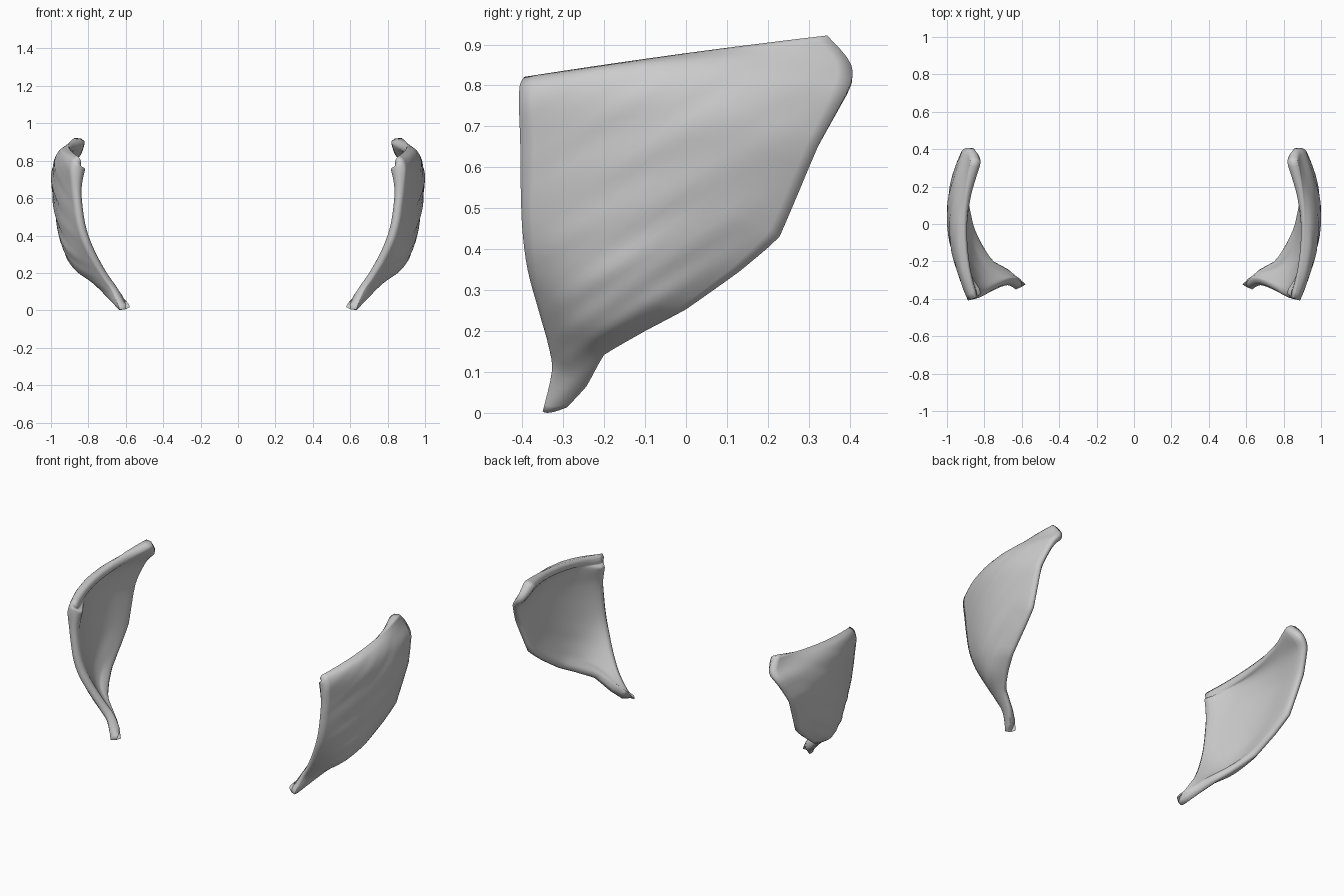
import bpy, bmesh, math
from mathutils import Vector

if "Cube" in bpy.data.objects:
    bpy.data.objects.remove(bpy.data.objects["Cube"])

# Guide rows from lower tip to upper edge: front, middle and back points of the outer face
ROWS = [
    ((.632, -.350, .004), (.635, -.33, .001), (.645, -.29, .014)),
    ((.668, -.328, .10), (.70, -.285, .08), (.69, -.243, .065)),
    ((.708, -.335, .16), (.77, -.27, .15), (.77, -.20, .142)),
    ((.762, -.36, .25), (.86, -.23, .22), (.83, -.10, .20)),
    ((.815, -.387, .35), (.92, -.18, .31), (.88, .0, .253)),
    ((.850, -.400, .45), (.955, -.12, .42), (.91, .130, .345)),
    ((.868, -.404, .56), (.98, -.07, .56), (.93, .228, .43)),
    ((.880, -.405, .66), (.995, -.02, .70), (.95, .322, .65)),
    ((.888, -.408, .75), (.982, -.02, .80), (.92, .392, .78)),
    ((.875, -.406, .80), (.95, -.02, .858), (.878, .404, .85)),
    ((.852, -.395, .821), (.905, -.02, .876), (.872, .345, .922)),
]
SUB, COLS = 4, 24


def catmull(a, b, c, d, t):
    return .5 * (2 * b + (c - a) * t + (2 * a - 5 * b + 4 * c - d) * t * t
                 + (3 * b - a - 3 * c + d) * t ** 3)


def guide(k, i):
    return Vector(ROWS[max(0, min(len(ROWS) - 1, i))][k])


def row_point(k, s):
    i = min(int(s), len(ROWS) - 2)
    p = catmull(*(guide(k, i + o) for o in (-1, 0, 1, 2)), s - i)
    # the back border runs in straighter stretches
    if k == 2 and s < 8:
        p = p.lerp(guide(k, i).lerp(guide(k, i + 1), s - i), .8)
    return p


def outer_point(s, u):
    f, m, b = (row_point(k, s) for k in range(3))
    p = f * (2 * (u - .5) * (u - 1)) + m * (4 * u * (1 - u)) + b * (2 * u * (u - .5))
    # shallow diagonal grooves, fading out at the borders
    w = p.z - .55 * p.y
    fade = math.sin(math.pi * u) * math.sin(math.pi * s / (len(ROWS) - 1))
    p.x += .003 * fade * (math.sin(48 * w + 5 * p.y) + .8 * math.sin(83 * w - 9 * p.y))
    return p


bm = bmesh.new()
n = (len(ROWS) - 1) * SUB

# Outer face
outer = [[bm.verts.new(outer_point(i / SUB, j / COLS)) for j in range(COLS + 1)]
         for i in range(n + 1)]
for i in range(n):
    for j in range(COLS):
        bm.faces.new((outer[i][j], outer[i][j + 1], outer[i + 1][j + 1], outer[i + 1][j]))
bm.normal_update()

# Inner face: thinner toward the back, with lips at the upper front and upper back corners
inner = []
for i in range(n + 1):
    ring = []
    for j in range(COLS + 1):
        v, u, h = outer[i][j], j / COLS, i / n
        lip = .045 * max(0, 1 - u * 3) ** 2 * math.exp(-((h - .82) / .1) ** 2)
        tip = .012 * max(0, 1 - h * 5)
        thin = .015 * max(0, (u - .85) / .15) * min(1, h * 4) * min(1, max(0, (.9 - h) * 8))
        hook = .02 * max(0, (u - .75) / .25) * max(0, (h - .85) / .15)
        ring.append(bm.verts.new(v.co - v.normal * (.048 + lip + tip + hook - thin)))
    inner.append(ring)
for i in range(n):
    for j in range(COLS):
        bm.faces.new((inner[i][j], inner[i + 1][j], inner[i + 1][j + 1], inner[i][j + 1]))

# Rounded rim through a slightly raised middle ring
path = ([(0, j) for j in range(COLS)] + [(i, COLS) for i in range(n)]
        + [(n, j) for j in range(COLS, 0, -1)] + [(i, 0) for i in range(n, 0, -1)])
mid = []
for i, j in path:
    o, q = outer[i][j], inner[i][j]
    k = outer[max(1, min(n - 1, i))][max(1, min(COLS - 1, j))]
    mid.append(bm.verts.new((o.co + q.co) / 2 + (o.co - k.co).normalized() * .006))
for a in range(len(path)):
    b = (a + 1) % len(path)
    (i, j), (k, l) = path[a], path[b]
    bm.faces.new((outer[k][l], outer[i][j], mid[a], mid[b]))
    bm.faces.new((mid[b], mid[a], inner[i][j], inner[k][l]))


# Even out the hollow side, most of all under the upper edge, where it blends into the lip
def relax(verts, times):
    for _ in range(times):
        bmesh.ops.smooth_vert(bm, verts=verts, factor=.5,
                              use_axis_x=True, use_axis_y=True, use_axis_z=True)


relax([v for ring in inner[4:-1] for v in ring[1:-1]], 6)
relax([v for ring in inner[-12:-1] for v in ring[1:-1]], 16)
relax([v for ring in inner[4:] for v in ring], 2)
bmesh.ops.recalc_face_normals(bm, faces=bm.faces)

mat = bpy.data.materials.new("plain grey")
mat.diffuse_color = (.6, .6, .6, 1)
mat.use_nodes = True
mat.node_tree.nodes["Principled BSDF"].inputs["Base Color"].default_value = mat.diffuse_color


# Right plate and its mirrored left twin
def plate(name, side):
    copy = bm.copy()
    for v in copy.verts:
        v.co.x *= side
    if side < 0:
        bmesh.ops.reverse_faces(copy, faces=copy.faces)
    me = bpy.data.meshes.new(name)
    copy.to_mesh(me)
    copy.free()
    me.materials.append(mat)
    ob = bpy.data.objects.new(name, me)
    bpy.context.collection.objects.link(ob)
    bpy.ops.object.select_all(action='DESELECT')
    ob.select_set(True)
    bpy.context.view_layer.objects.active = ob
    bpy.ops.object.shade_smooth_by_angle(angle=math.radians(95))


plate("right_curved_plate", 1)
plate("left_curved_plate", -1)
bm.free()
